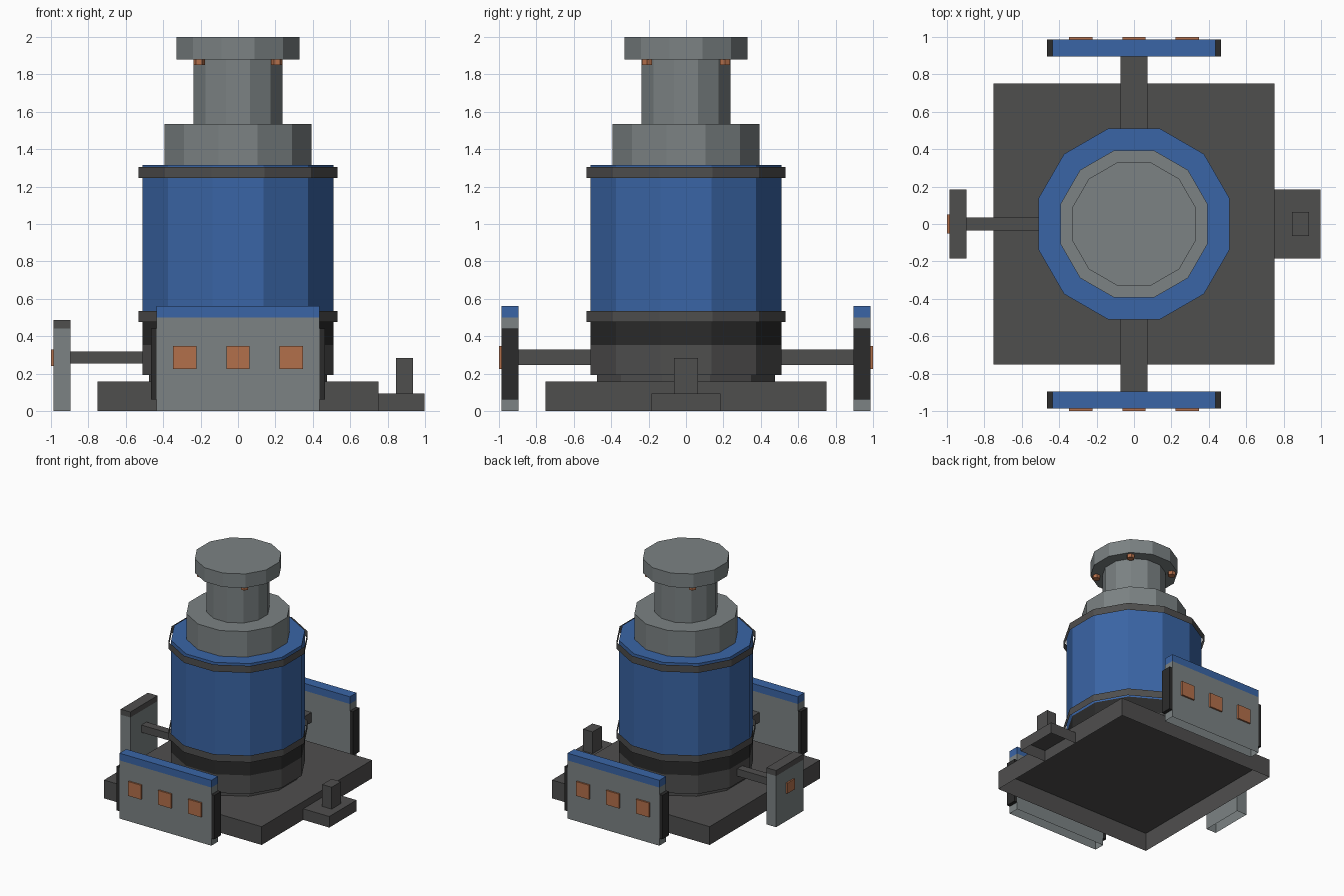
import bpy, bmesh, math
from mathutils import Matrix, Vector

if "Cube" in bpy.data.objects:
    bpy.data.objects.remove(bpy.data.objects["Cube"])


def mat(name, rgb):
    m = bpy.data.materials.new(name)
    m.diffuse_color = (*rgb, 1)
    m.use_nodes = True
    m.node_tree.nodes["Principled BSDF"].inputs["Base Color"].default_value = m.diffuse_color
    return m


GREY = mat("light_grey", (0.20, 0.225, 0.23))
BLUE = mat("blue", (0.042, 0.13, 0.38))
DARK = mat("dark_grey", (0.078, 0.077, 0.076))
BLACK = mat("black", (0.024, 0.024, 0.024))
COPPER = mat("copper", (0.45, 0.16, 0.07))


def finish(name, bm, material):
    me = bpy.data.meshes.new(name)
    bm.to_mesh(me)
    bm.free()
    me.materials.append(material)
    ob = bpy.data.objects.new(name, me)
    bpy.context.collection.objects.link(ob)
    return ob


def box(name, x, y, z, material, open_bottom=False):
    """Box from (min, max) ranges; the bottom can be left open."""
    x, y = sorted(x), sorted(y)
    bm = bmesh.new()
    size = Vector((x[1] - x[0], y[1] - y[0], z[1] - z[0]))
    mid = Vector((sum(x) / 2, sum(y) / 2, sum(z) / 2))
    bmesh.ops.create_cube(bm, size=1, matrix=Matrix.Translation(mid) @ Matrix.Diagonal((*size, 1)))
    if open_bottom:
        bm.normal_update()
        bmesh.ops.delete(bm, geom=[f for f in bm.faces if f.normal.z < -0.9], context='FACES')
    return finish(name, bm, material)


def drum(name, apothem, z0, z1, material, caps=True, sides=12, at=(0, 0)):
    """Prism whose flat sides face the axes."""
    r = apothem / math.cos(math.pi / sides)
    bm = bmesh.new()
    m = Matrix.Translation((*at, (z0 + z1) / 2)) @ Matrix.Rotation(math.pi / sides, 4, 'Z')
    bmesh.ops.create_cone(bm, cap_ends=caps, segments=sides, radius1=r, radius2=r,
                          depth=z1 - z0, matrix=m)
    return finish(name, bm, material)


# base tray and right-hand step with post
box("base", (-0.75, 0.75), (-0.75, 0.75), (0, 0.157), DARK, True)
box("step", (0.75, 0.998), (-0.185, 0.185), (0, 0.095), DARK, True)
box("step_post", (0.845, 0.935), (-0.063, 0.063), (0.095, 0.283), DARK)

# central column
drum("column_foot", 0.475, 0.157, 0.193, DARK)
drum("column_lower", 0.511, 0.193, 0.353, DARK)
drum("column_collar", 0.511, 0.353, 0.475, BLACK)
drum("tank", 0.511, 0.475, 1.315, BLUE)
drum("shoulder", 0.394, 1.315, 1.535, GREY)
drum("neck", 0.239, 1.535, 1.88, GREY)
drum("cap", 0.33, 1.88, 2.0, GREY)

# open bands around the tank
drum("band_lower", 0.532, 0.475, 0.535, DARK, caps=False)
drum("band_upper", 0.532, 1.245, 1.305, DARK, caps=False)

# bolts under the cap
for sx in (-1, 1):
    for sy in (-1, 1):
        drum("cap_bolt", 0.027, 1.85, 1.885, COPPER, sides=6, at=(sx * 0.208, sy * 0.208))

# front and back panels with arms
for s, side in ((-1, "front"), (1, "back")):
    y = (s * 0.895, s * 0.986)
    box(side + "_arm", (-0.072, 0.072), (s * 0.5, s * 0.9), (0.245, 0.33), DARK)
    box(side + "_panel", (-0.437, 0.437), y, (0, 0.5), GREY, True)
    box(side + "_panel_top", (-0.437, 0.437), y, (0.5, 0.562), BLUE)
    for e in (-1, 1):
        box(side + "_panel_edge", (e * 0.437, e * 0.466), y, (0.063, 0.44), BLACK)
    for cx in (-0.285, 0, 0.285):
        box(side + "_light", (cx - 0.062, cx + 0.062), (s * 0.98, s * 1.0), (0.225, 0.348), COPPER)

# left panel with arm
box("left_arm", (-0.9, -0.5), (-0.035, 0.035), (0.255, 0.318), DARK)
box("left_panel", (-0.987, -0.895), (-0.185, 0.185), (0, 0.44), GREY, True)
box("left_panel_top", (-0.987, -0.895), (-0.185, 0.185), (0.44, 0.487), DARK)
box("left_light", (-1.0, -0.98), (-0.05, 0.05), (0.24, 0.33), COPPER)
